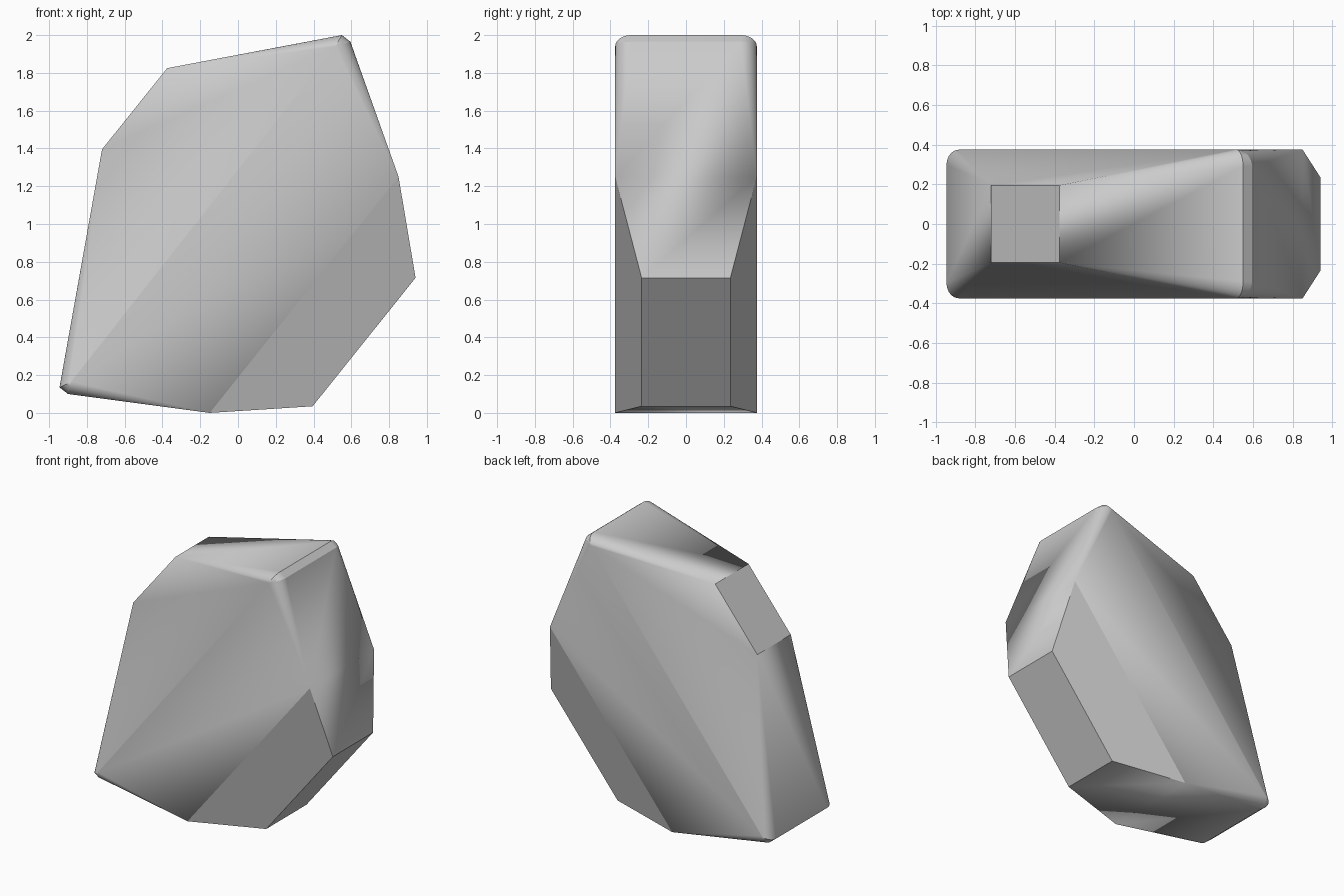
import bpy
import bmesh
import math

cube = bpy.data.objects.get("Cube")
if cube:
    bpy.data.objects.remove(cube, do_unlink=True)

HALF = 0.375      # half thickness of the slab
STEPS = 8         # segments in each rounded corner

stone_grey = bpy.data.materials.new("stone grey")
stone_grey.use_nodes = True
colour = (0.6, 0.6, 0.6, 1.0)
stone_grey.diffuse_color = colour
stone_grey.node_tree.nodes["Principled BSDF"].inputs["Base Color"].default_value = colour

# Crisp outline corners: x, z, half thickness
corners = [
    (-0.72, 1.395, 0.195), (-0.375, 1.825, 0.195),
    (0.85, 1.25, HALF), (0.94, 0.715, 0.235),
    (0.395, 0.035, 0.235), (-0.15, 0.0, HALF),
]


def rounded_tip(outer, inner, flat):
    """Quarter ellipse from the flat side inwards to the outer tip."""
    points = []
    for i in range(STEPS + 1):
        t = math.pi / 2 * i / STEPS
        points.append((inner[0] + (outer[0] - inner[0]) * math.sin(t),
                       inner[1] + (outer[1] - inner[1]) * math.sin(t),
                       flat + (HALF - flat) * math.cos(t)))
    return points


# Each tip is two rounded edges that meet on the flat side
top_inner, low_inner = (0.515, 1.94), (-0.88, 0.165)
corners += rounded_tip((0.55, 2.0), top_inner, 0.29)
corners += rounded_tip((0.595, 1.965), top_inner, 0.29)
corners += rounded_tip((-0.945, 0.135), low_inner, 0.30)
corners += rounded_tip((-0.90, 0.10), low_inner, 0.30)

# Faceted stone: hull of the mirrored corners, with flat facets merged
bm = bmesh.new()
for x, z, half in corners:
    for side in (-1, 1):
        bm.verts.new((x, side * half, z))
bmesh.ops.remove_doubles(bm, verts=bm.verts[:], dist=0.001)
hull = bmesh.ops.convex_hull(bm, input=bm.verts[:])
loose = [v for v in bm.verts if not v.link_faces]
bmesh.ops.delete(bm, geom=loose, context="VERTS")
bmesh.ops.dissolve_limit(bm, angle_limit=math.radians(2),
                         verts=bm.verts[:], edges=bm.edges[:])
bmesh.ops.recalc_face_normals(bm, faces=bm.faces[:])

mesh = bpy.data.meshes.new("stone")
bm.to_mesh(mesh)
bm.free()
mesh.materials.append(stone_grey)
stone = bpy.data.objects.new("stone", mesh)
bpy.context.collection.objects.link(stone)

# Soft tips and upper ridge, sharp facets elsewhere
bpy.ops.object.select_all(action="DESELECT")
stone.select_set(True)
bpy.context.view_layer.objects.active = stone
bpy.ops.object.shade_smooth_by_angle(angle=math.radians(17))
weighted = stone.modifiers.new("facet normals", "WEIGHTED_NORMAL")
weighted.keep_sharp = True
